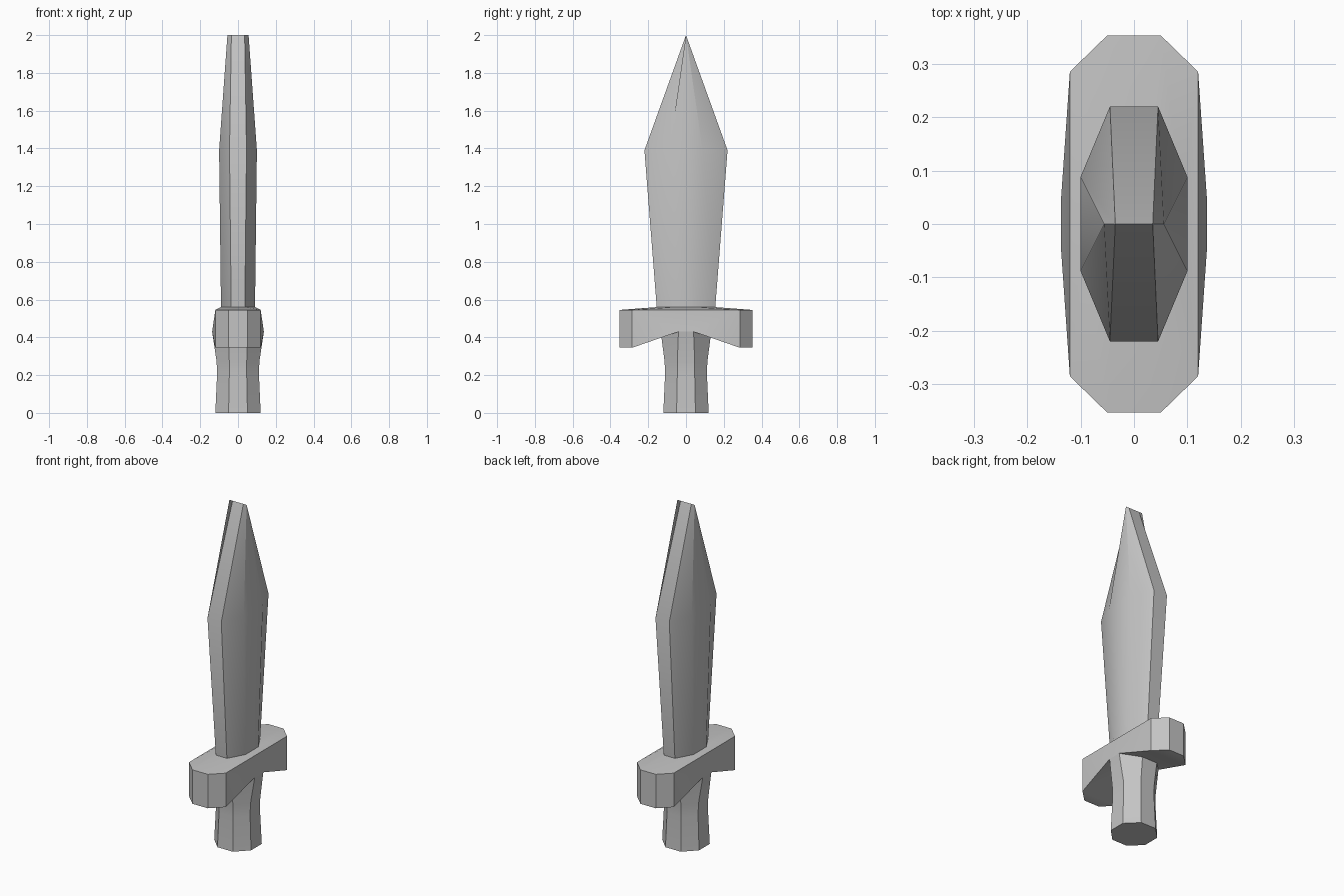
import bpy, bmesh, math

cube = bpy.data.objects.get("Cube")
if cube:
    bpy.data.objects.remove(cube, do_unlink=True)

grey = bpy.data.materials.new("plain grey")
grey.use_nodes = True
colour = (0.55, 0.55, 0.55, 1)
grey.diffuse_color = colour
grey.node_tree.nodes["Principled BSDF"].inputs["Base Color"].default_value = colour


def ring(bm, a, y, x, b, z_end, z_side=None):
    """Eight-sided ring: narrow ends (+-a, +-y) and sides (+-x, +-b)."""
    z_side = z_end if z_side is None else z_side
    quarter = [(a, y, z_end), (x, b, z_side), (x, -b, z_side), (a, -y, z_end)]
    points = quarter + [(-px, py, pz) for px, py, pz in reversed(quarter)]
    return [bm.verts.new(p) for p in points]


def loft(bm, lower, upper, skip=()):
    for i in range(8):
        if i not in skip:
            j = (i + 1) % 8
            bm.faces.new((lower[i], lower[j], upper[j], upper[i]))


def finish(bm, name):
    bmesh.ops.remove_doubles(bm, verts=bm.verts, dist=1e-4)
    bmesh.ops.recalc_face_normals(bm, faces=bm.faces)
    mesh = bpy.data.meshes.new(name)
    bm.to_mesh(mesh)
    bm.free()
    mesh.materials.append(grey)
    obj = bpy.data.objects.new(name, mesh)
    bpy.context.collection.objects.link(obj)
    bpy.ops.object.select_all(action='DESELECT')
    obj.select_set(True)
    bpy.context.view_layer.objects.active = obj
    bpy.ops.object.shade_smooth_by_angle(angle=math.radians(30))


# Rings shared by neighbouring parts
GRIP_TOP = (0.05, 0.13, 0.137, 0.04, 0.40, 0.43)
BLADE_BASE = (0.036, 0.155, 0.09, 0.06, 0.56)

# Handle: waisted octagonal grip
bm = bmesh.new()
rings = [ring(bm, *r) for r in (
    (0.05, 0.12, 0.12, 0.05, 0),
    (0.046, 0.111, 0.111, 0.046, 0.2),
    (0.046, 0.113, 0.113, 0.046, 0.27),
    GRIP_TOP)]
for low, high in zip(rings, rings[1:]):
    loft(bm, low, high)
bm.faces.new(rings[0])
bm.faces.new(rings[-1])
finish(bm, "handle")

# Guard: chamfered crosspiece with an arched underside
bm = bmesh.new()
grip = ring(bm, *GRIP_TOP)
low = ring(bm, 0.05, 0.353, 0.12, 0.285, 0.345)
top = ring(bm, 0.05, 0.353, 0.12, 0.285, 0.545)
base = ring(bm, *BLADE_BASE)
loft(bm, low, top, skip=(1, 5))
loft(bm, top, base)
bm.faces.new(grip)
bm.faces.new(base)
for p, q in ((1, 2), (5, 6)):          # long sides, bulging at the grip
    bm.faces.new((top[p], top[q], grip[q], grip[p]))
    bm.faces.new((top[p], grip[p], low[p]))
    bm.faces.new((top[q], low[q], grip[q]))
for e, s, t, f in ((0, 1, 6, 7), (3, 2, 5, 4)):   # underside of each arm
    bm.faces.new((low[e], low[s], low[t], low[f]))
    bm.faces.new((low[s], grip[e], grip[f], low[t]))
    bm.faces.new((low[s], grip[s], grip[e]))
    bm.faces.new((low[t], grip[f], grip[t]))
finish(bm, "guard")

# Blade: widens upward, then tapers to a chisel tip
bm = bmesh.new()
rings = [ring(bm, *r) for r in (
    BLADE_BASE,
    (0.045, 0.22, 0.10, 0.088, 1.39),
    (0.035, 0, 0.056, 0, 2.0))]
for low, high in zip(rings, rings[1:]):
    loft(bm, low, high)
bm.faces.new(rings[0])
finish(bm, "blade")
